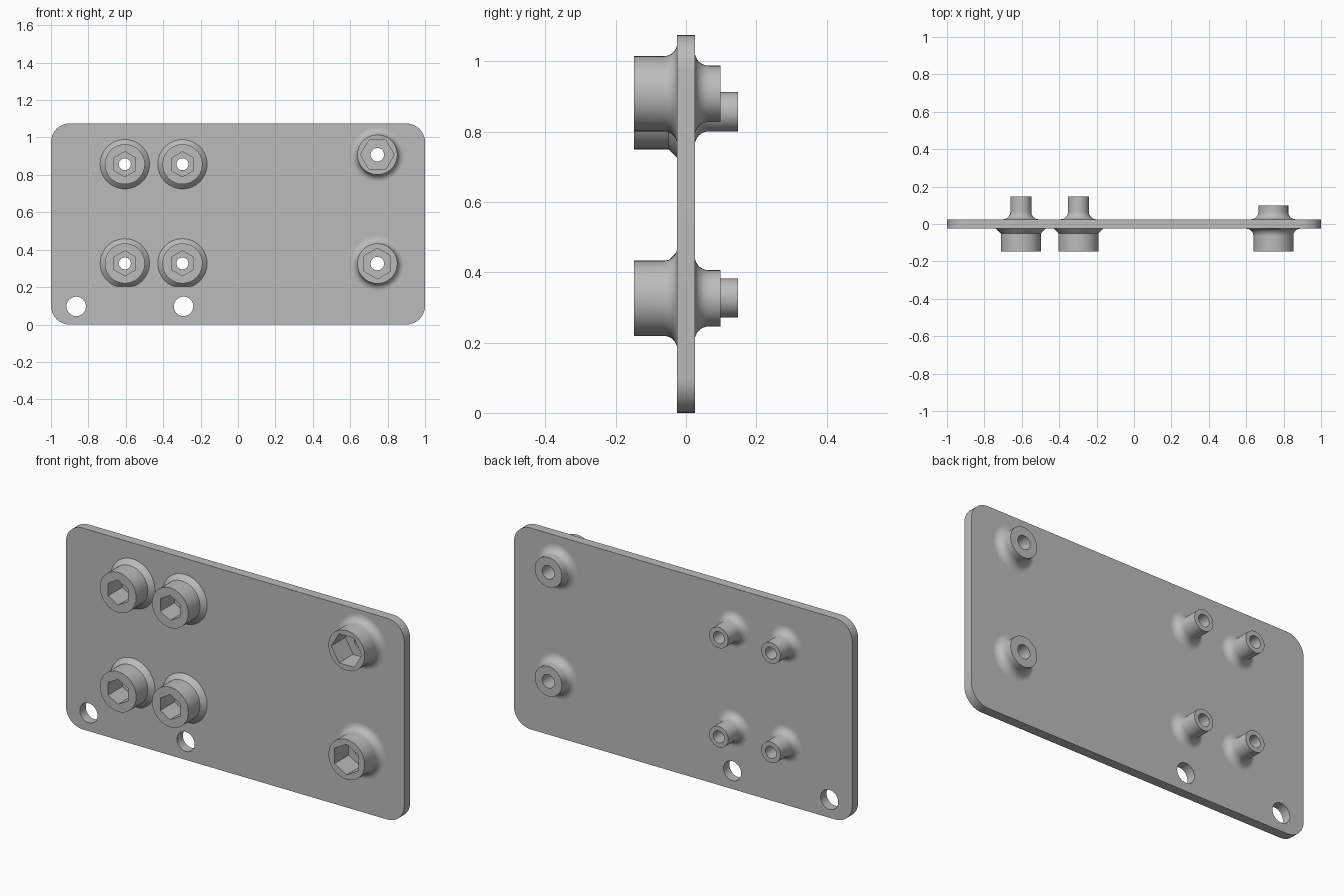
import bpy
import bmesh
from math import sin, cos, pi, radians

cube = bpy.data.objects.get("Cube")
if cube:
    bpy.data.objects.remove(cube, do_unlink=True)

HALF = 0.025      # half the plate thickness
HEIGHT = 1.075
SEGS = 48

grey = bpy.data.materials.new("plain grey")
grey.use_nodes = True
grey.diffuse_color = (0.5, 0.5, 0.5, 1)
grey.node_tree.nodes["Principled BSDF"].inputs["Base Color"].default_value = (0.5, 0.5, 0.5, 1)


def finish(name, mesh):
    obj = bpy.data.objects.new(name, mesh)
    bpy.context.collection.objects.link(obj)
    mesh.materials.clear()
    mesh.materials.append(grey)
    bpy.ops.object.select_all(action='DESELECT')
    obj.select_set(True)
    bpy.context.view_layer.objects.active = obj
    bpy.ops.object.shade_smooth_by_angle(angle=radians(28))
    return obj


def arc(cx, cz, r, start, sweep, steps):
    return [(cx + r * cos(start + sweep * i / steps),
             cz + r * sin(start + sweep * i / steps)) for i in range(steps + 1)]


def fillet(r, f, side):
    """Concave flare from the plate surface out to the cylinder of radius r."""
    return [(side * (HALF + f * (1 - cos(t * pi / 16))), r + f * (1 - sin(t * pi / 16)), None)
            for t in range(9)]


def lathe(name, cx, cz, rings, floor=None):
    """Closed loft around y; a ring is (y, radius, hexagon turn or None)."""
    bm = bmesh.new()
    loops = []
    for y, r, turn in rings:
        loop = []
        for k in range(SEGS):
            a = 2 * pi * k / SEGS
            rad = r
            if turn is not None:
                rad = r * cos(pi / 6) / cos((a - turn) % (pi / 3) - pi / 6)
            z = cz + rad * cos(a)
            if floor is not None:
                z = max(z, floor)
            loop.append(bm.verts.new((cx + rad * sin(a), y, z)))
        loops.append(loop)
    for i, low in enumerate(loops):
        high = loops[(i + 1) % len(loops)]
        for k in range(SEGS):
            n = (k + 1) % SEGS
            bm.faces.new((low[k], low[n], high[n], high[k]))
    bmesh.ops.recalc_face_normals(bm, faces=bm.faces)
    mesh = bpy.data.meshes.new(name)
    bm.to_mesh(mesh)
    bm.free()
    return finish(name, mesh)


def boss(name, cx, cz, base, rear_r, rear_y, hex_r, turn, bore, floor=None):
    """Front cylinder with hexagonal pocket, through bore and flared rear spigot."""
    pocket = [(-0.148, 0.107, None), (-0.148, hex_r, turn),
              (-HALF - 0.004, hex_r, turn), (-HALF - 0.004, bore, None)]
    rear = [(rear_y, bore, None), (rear_y, rear_r, None)] + fillet(rear_r, 0.04, 1)[::-1]
    lathe(name, cx, cz, base + pocket + rear, floor)


# Plate: rounded outline with its holes, filled and extruded
bosses_left = [(x, z) for x in (-0.605, -0.297) for z in (0.327, 0.857)]
bosses_right = [(0.745, 0.326), (0.745, 0.908)]
corner = 0.1
outline = []
for i, (x, z) in enumerate([(1, HEIGHT), (-1, HEIGHT), (-1, 0), (1, 0)]):
    cx = x - corner if x > 0 else x + corner
    cz = z - corner if z > 0 else corner
    outline += arc(cx, cz, corner, i * pi / 2, pi / 2, 10)
loops = [outline]
loops += [arc(x, 0.097, 0.052, 0, 2 * pi, SEGS)[:-1] for x in (-0.865, -0.291)]
loops += [arc(x, z, 0.048, 0, 2 * pi, SEGS)[:-1] for x, z in bosses_left + bosses_right]

curve = bpy.data.curves.new("plate_outline", 'CURVE')
curve.dimensions = '2D'
curve.fill_mode = 'BOTH'
curve.extrude = HALF
for pts in loops:
    spline = curve.splines.new('POLY')
    spline.points.add(len(pts) - 1)
    for p, (x, z) in zip(spline.points, pts):
        p.co = (x, z, 0, 1)
    spline.use_cyclic_u = True
helper = bpy.data.objects.new("plate_outline", curve)
bpy.context.collection.objects.link(helper)
bpy.context.view_layer.update()
flat = helper.evaluated_get(bpy.context.evaluated_depsgraph_get())
plate_mesh = bpy.data.meshes.new_from_object(flat)
bpy.data.objects.remove(helper, do_unlink=True)

# Stand the plate upright and weld it
bm = bmesh.new()
bm.from_mesh(plate_mesh)
for v in bm.verts:
    x, z, depth = v.co
    v.co = (x, -depth, z)
bmesh.ops.remove_doubles(bm, verts=bm.verts, dist=0.0001)
bmesh.ops.recalc_face_normals(bm, faces=bm.faces)
bm.to_mesh(plate_mesh)
bm.free()
finish("mounting_plate", plate_mesh)

# Four bosses with conical feet and slim rear spigots
cone = [(-HALF, 0.132, None), (-0.05, 0.107, None)]
for i, (x, z) in enumerate(bosses_left):
    boss("cone_foot_boss_%d" % (i + 1), x, z, cone, 0.056, 0.148, 0.067, 0, 0.032,
         0.204 if z < 0.5 else None)

# Two bosses with flared feet and short wide rear spigots
for name, (x, z), hex_r, turn in (("lower_flared_boss", bosses_right[0], 0.082, 0),
                                  ("upper_flared_boss", bosses_right[1], 0.09, pi / 6)):
    boss(name, x, z, fillet(0.107, 0.038, -1), 0.08, 0.098, hex_r, turn, 0.036)
